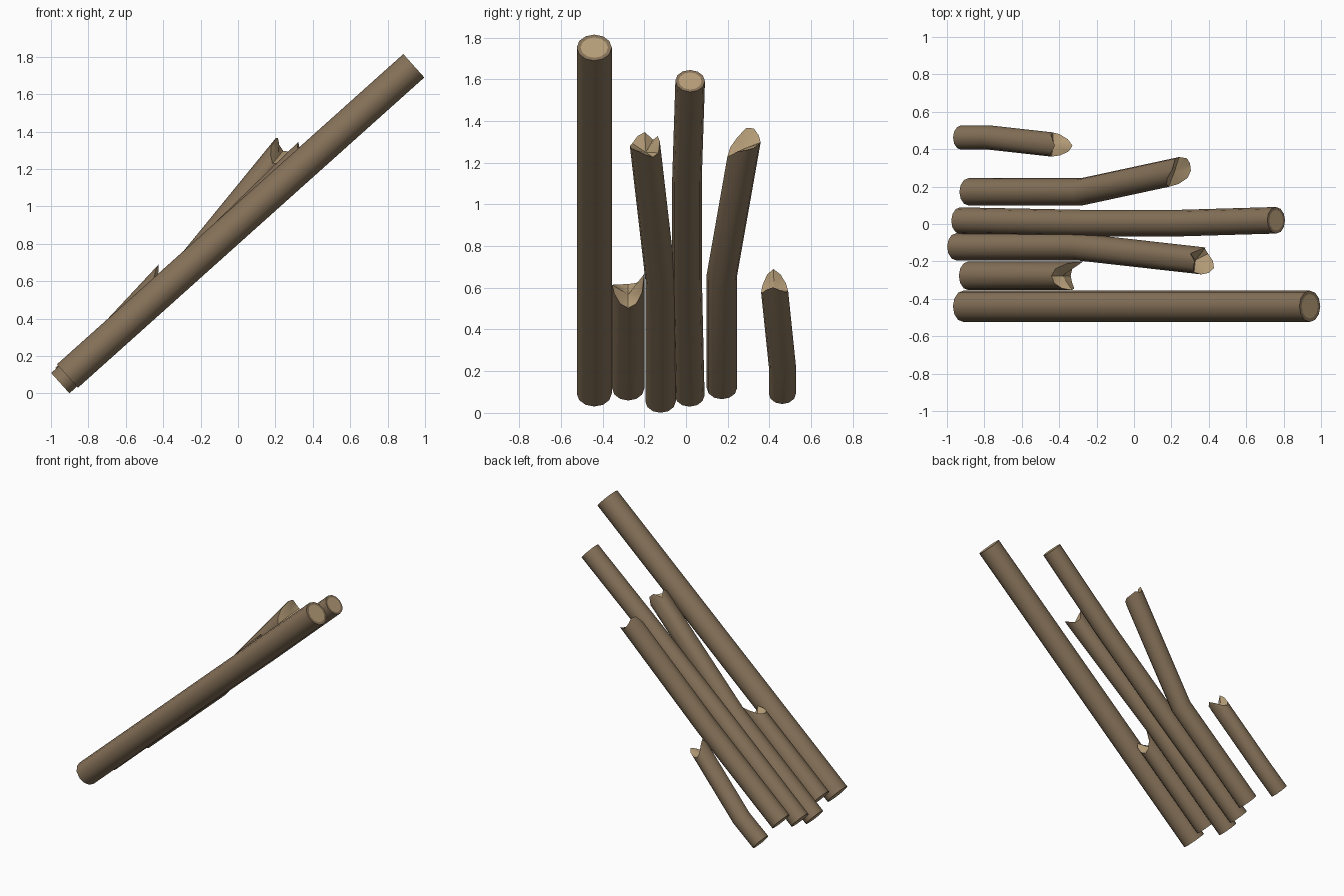
import bpy, bmesh, math
from mathutils import Vector

if "Cube" in bpy.data.objects:
    bpy.data.objects.remove(bpy.data.objects["Cube"])

SIDES = 12

def material(name, rgb):
    m = bpy.data.materials.new(name)
    m.diffuse_color = (*rgb, 1)
    m.use_nodes = True
    m.node_tree.nodes["Principled BSDF"].inputs["Base Color"].default_value = m.diffuse_color
    return m

bark = material("brown bark", (0.235, 0.165, 0.098))
wood = material("pale inner wood", (0.47, 0.34, 0.19))

def log(name, path, radius, jag=None):
    """Tube along a path; jag lists how far each rim point of the top sticks out."""
    pts = [Vector(p) for p in path]
    bm = bmesh.new()
    rings = []
    for i, p in enumerate(pts):
        t = (pts[min(i + 1, len(pts) - 1)] - pts[max(i - 1, 0)]).normalized()
        v = t.cross(Vector((0, 1, 0))).normalized()
        v = v if v.z > 0 else -v              # points up, away from the log
        u = t.cross(v)
        u = u if u.y > 0 else -u              # points to +y
        ring = []
        for k in range(SIDES):
            a = 2 * math.pi * k / SIDES
            s = jag[k] if jag and i == len(pts) - 1 else 0
            ring.append(bm.verts.new(p + radius * (u * math.cos(a) + v * math.sin(a)) + t * s))
        rings.append(ring)

    # bark skin
    for a, b in zip(rings, rings[1:]):
        for k in range(SIDES):
            n = (k + 1) % SIDES
            bm.faces.new((a[k], a[n], b[n], b[k]))

    # sawn end: bark rim around a pale disc
    def sawn(ring, centre):
        inner = [bm.verts.new(centre + (w.co - centre) * 0.78) for w in ring]
        for k in range(SIDES):
            n = (k + 1) % SIDES
            bm.faces.new((ring[k], ring[n], inner[n], inner[k]))
        bm.faces.new(inner).material_index = 1

    sawn(rings[0], pts[0])
    if jag:
        # broken end: splintered rim falling into a hollow
        t = (pts[-1] - pts[-2]).normalized()
        c = bm.verts.new(pts[-1] - t * 0.03)
        for k in range(SIDES):
            bm.faces.new((rings[-1][k], rings[-1][(k + 1) % SIDES], c)).material_index = 1
    else:
        sawn(rings[-1], pts[-1])

    bmesh.ops.recalc_face_normals(bm, faces=bm.faces)
    me = bpy.data.meshes.new(name)
    bm.to_mesh(me)
    bm.free()
    me.materials.append(bark)
    me.materials.append(wood)
    ob = bpy.data.objects.new(name, me)
    bpy.context.collection.objects.link(ob)
    bpy.ops.object.select_all(action='DESELECT')
    ob.select_set(True)
    bpy.context.view_layer.objects.active = ob
    bpy.ops.object.shade_smooth_by_angle(angle=math.radians(35))

# long sawn logs
log("longest_log", [(-0.912, -0.44, 0.093), (0.94, -0.44, 1.752)], 0.084)
log("second_long_log", [(-0.93, 0.018, 0.083), (-0.28, 0.005, 0.66),
                        (0.25, 0.005, 1.13), (0.76, 0.02, 1.592)], 0.071)

# broken logs
log("short_broken_log", [(-0.885, -0.277, 0.117), (-0.36, -0.277, 0.587)], 0.077,
    [.12, .04, -.02, -.04, -.03, 0, .04, .02, -.02, -.04, -.02, .03])
log("middle_broken_log", [(-0.95, -0.122, 0.055), (-0.3, -0.122, 0.64), (0.35, -0.195, 1.27)], 0.073,
    [.04, .04, -.01, .035, .02, 0, .02, .04, .05, .03, 0, 0])
log("bent_broken_log", [(-0.885, 0.172, 0.12), (-0.28, 0.172, 0.66), (0.235, 0.283, 1.29)], 0.073,
    [.02, .03, .05, .04, -.02, -.06, -.09, -.05, 0, .02, .03, .04])
log("stump_broken_log", [(-0.925, 0.462, 0.092), (-0.77, 0.462, 0.225), (-0.41, 0.422, 0.61)], 0.065,
    [-.04, -.02, .02, .05, .02, -.02, -.04, -.01, .03, .05, .02, -.02])
